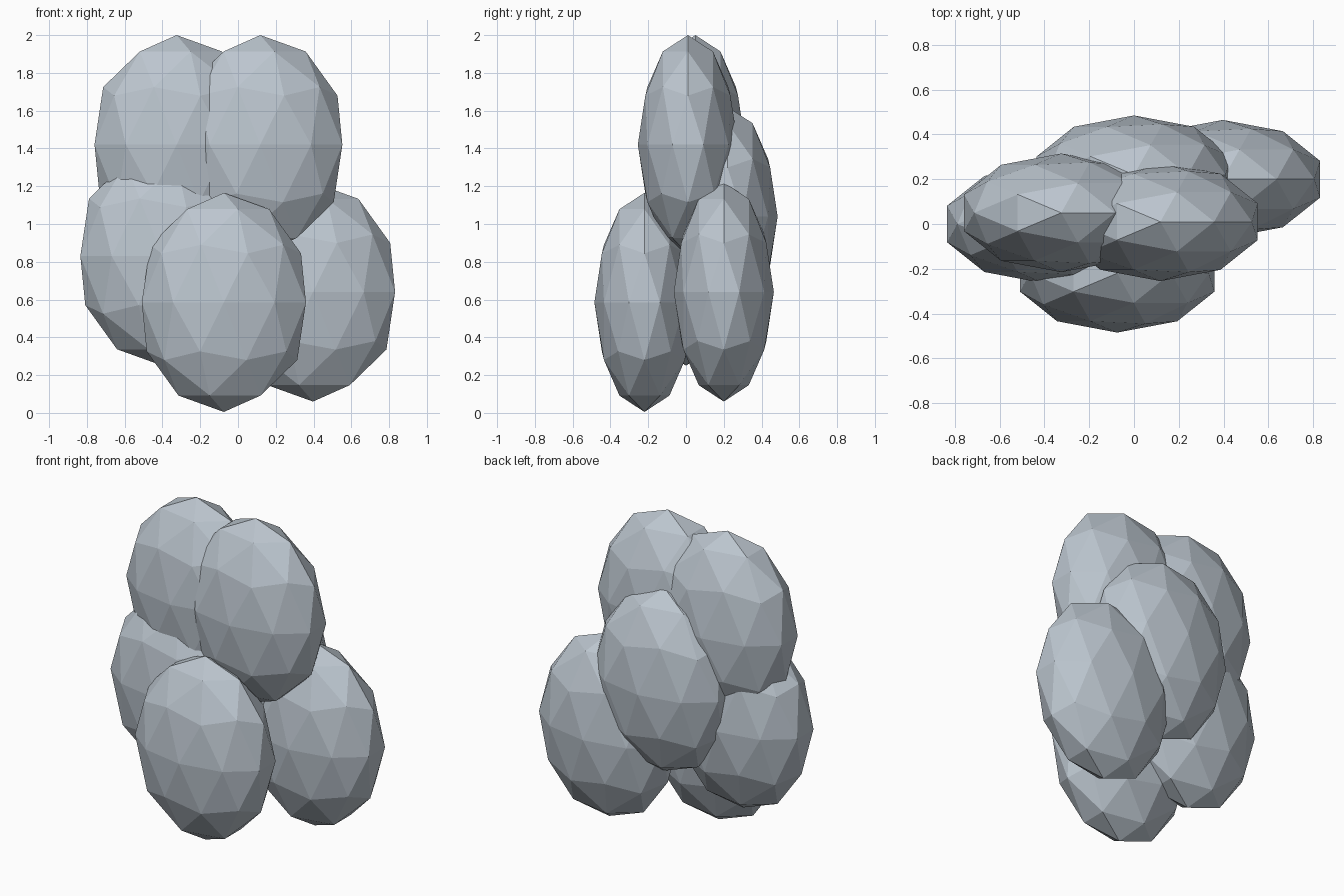
import bpy

cube = bpy.data.objects.get("Cube")
if cube:
    bpy.data.objects.remove(cube, do_unlink=True)

# Single blue-grey stone colour
stone = bpy.data.materials.new("blue_grey_stone")
stone.use_nodes = True
color = (0.50, 0.56, 0.62, 1.0)
stone.diffuse_color = color
bsdf = next(n for n in stone.node_tree.nodes if n.type == "BSDF_PRINCIPLED")
bsdf.inputs["Base Color"].default_value = color
bsdf.inputs["Roughness"].default_value = 0.8

LOBE_SIZE = (0.457, 0.265, 0.58)


def add_lobe(name, centre):
    """One faceted egg-shaped lobe of the cluster."""
    bpy.ops.mesh.primitive_ico_sphere_add(subdivisions=2, radius=1, location=centre)
    lobe = bpy.context.object
    lobe.name = lobe.data.name = name
    lobe.scale = LOBE_SIZE
    bpy.ops.object.transform_apply(location=False, rotation=False, scale=True)
    bpy.ops.object.shade_flat()
    lobe.data.materials.append(stone)


# Overlapping lobes of the cluster
lobes = {
    "upper_right_lobe": (-0.325, 0.05, 1.42),
    "upper_left_lobe": (0.118, 0.01, 1.42),
    "front_lobe": (-0.075, -0.22, 0.585),
    "lower_left_lobe": (0.397, 0.20, 0.64),
    "lower_right_lobe": (-0.40, 0.0, 0.83),
    "back_lobe": (0.0, 0.22, 1.04),
}
for name, centre in lobes.items():
    add_lobe(name, centre)
